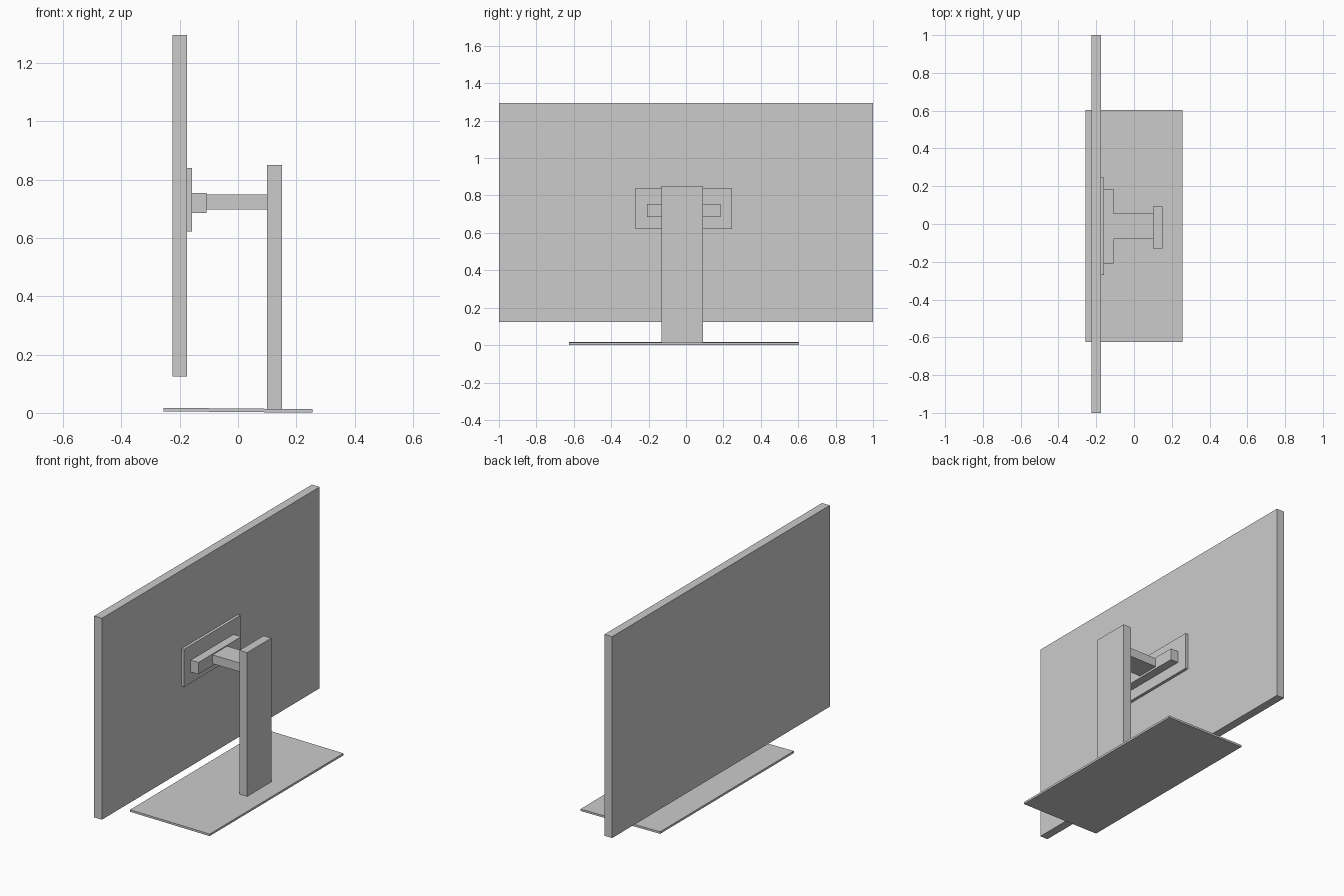
import bpy
from mathutils import Vector

if "Cube" in bpy.data.objects:
    bpy.data.objects.remove(bpy.data.objects["Cube"])


def box(name, x, y, z, tilt=0.0):
    """Box spanning the given (min, max) ranges, with optional tilt about y."""
    size = Vector((x[1] - x[0], y[1] - y[0], z[1] - z[0]))
    centre = (sum(x) / 2, sum(y) / 2, sum(z) / 2)
    bpy.ops.mesh.primitive_cube_add(size=1, location=centre, rotation=(0, tilt, 0))
    ob = bpy.context.object
    ob.name = name
    ob.scale = size
    bpy.ops.object.transform_apply(location=False, rotation=False, scale=True)
    return ob


# Display panel
box("screen_panel", (-0.225, -0.175), (-1.0, 1.0), (0.124, 1.295))

# Mount behind the panel
box("mount_plate", (-0.175, -0.158), (-0.269, 0.247), (0.621, 0.84))
box("mount_bar", (-0.158, -0.108), (-0.209, 0.184), (0.685, 0.754))
box("support_arm", (-0.108, 0.1), (-0.079, 0.055), (0.697, 0.748))

# Stand: upright and very slightly tilted foot
box("upright_post", (0.1, 0.15), (-0.13, 0.092), (0.008, 0.85))
box("base_plate", (-0.256, 0.256), (-0.626, 0.603), (0.003, 0.015), tilt=0.009)
